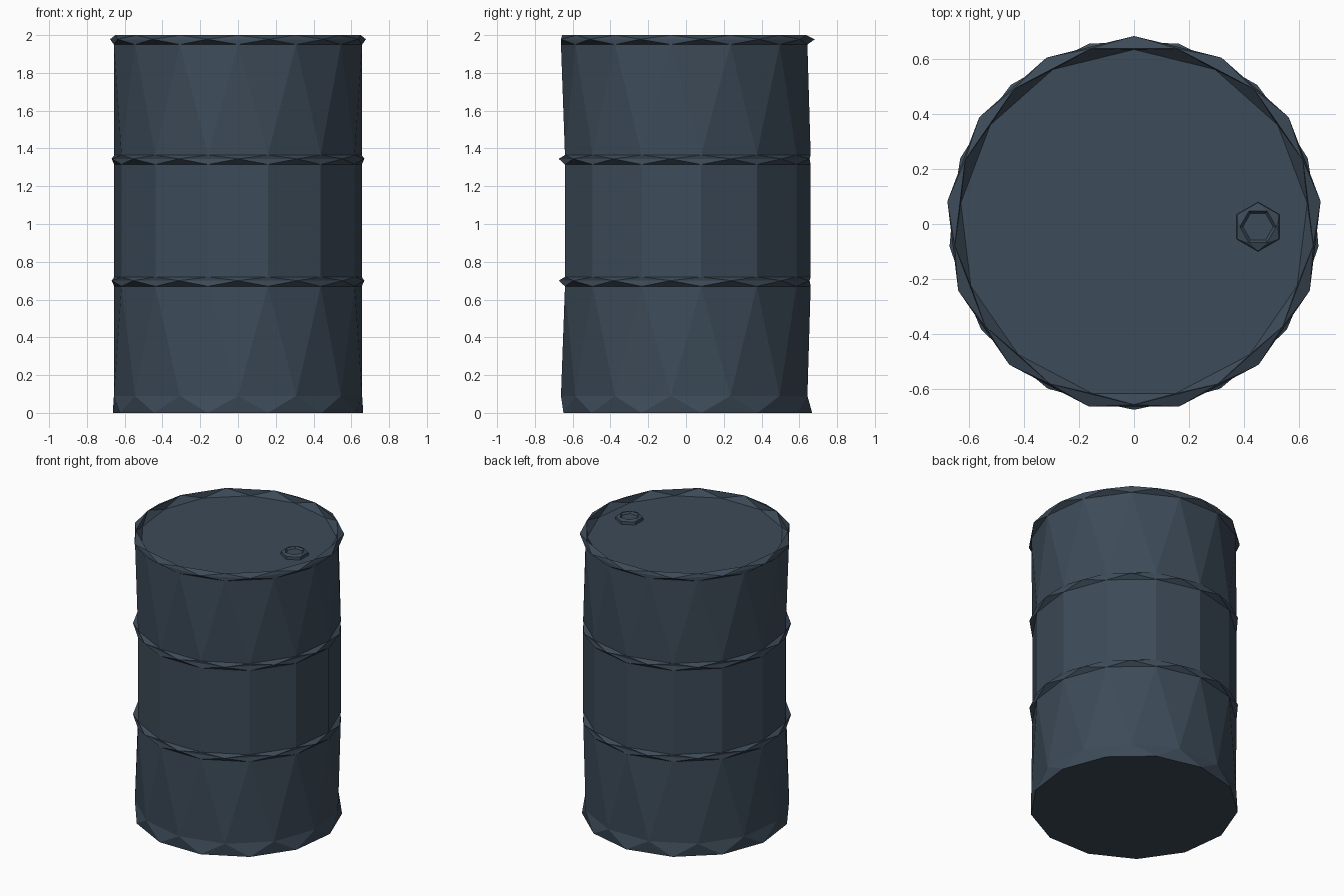
import bpy, bmesh, math

if "Cube" in bpy.data.objects:
    bpy.data.objects.remove(bpy.data.objects["Cube"])

steel = bpy.data.materials.new("blue_grey_steel")
steel.diffuse_color = (0.046, 0.070, 0.098, 1)
steel.use_nodes = True
steel.node_tree.nodes["Principled BSDF"].inputs["Base Color"].default_value = steel.diffuse_color


def lathe(name, rings, sides, center=(0, 0)):
    """Stack flat-faced rings (z, radius, half_turned); staggered rings join with triangles."""
    bm = bmesh.new()
    loops = []
    for z, r, half in rings:
        loop = []
        for i in range(sides):
            a = math.pi / 2 + (i + 0.5 * half) * math.tau / sides
            loop.append(bm.verts.new((center[0] + r * math.cos(a), center[1] + r * math.sin(a), z)))
        loops.append(loop)
    for k in range(len(rings) - 1):
        lo, hi = loops[k], loops[k + 1]
        h0, h1 = rings[k][2], rings[k + 1][2]
        for i in range(sides):
            j = (i + 1) % sides
            if h0 == h1:
                bm.faces.new((lo[i], lo[j], hi[j], hi[i]))
            elif h1:
                bm.faces.new((lo[i], lo[j], hi[i]))
                bm.faces.new((lo[j], hi[j], hi[i]))
            else:
                bm.faces.new((lo[i], hi[j], hi[i]))
                bm.faces.new((lo[i], lo[j], hi[j]))
    bm.faces.new(loops[0][::-1])
    bm.faces.new(loops[-1])
    bmesh.ops.recalc_face_normals(bm, faces=bm.faces[:])
    mesh = bpy.data.meshes.new(name)
    bm.to_mesh(mesh)
    bm.free()
    mesh.materials.append(steel)
    obj = bpy.data.objects.new(name, mesh)
    bpy.context.collection.objects.link(obj)
    return obj


def ridge(z):
    """Thin staggered hoop around the drum."""
    return [(z - 0.025, 0.66, 0), (z + 0.005, 0.674, 1), (z + 0.025, 0.66, 0)]


# Drum: chamfered foot, two hoops, flared top rim and recessed lid
drum = [(0, 0.668, 0), (0.09, 0.662, 1)]
drum += ridge(0.695) + ridge(1.34)
drum += [(1.95, 0.662, 1), (1.978, 0.682, 0), (2.0, 0.655, 1), (1.955, 0.633, 0)]
lathe("drum_body", drum, 13)

# Filler cap on the lid
lathe("filler_cap", [(1.95, 0.09, 0), (1.975, 0.088, 0), (1.985, 0.066, 1), (1.972, 0.055, 1)],
      6, (0.45, -0.01))
